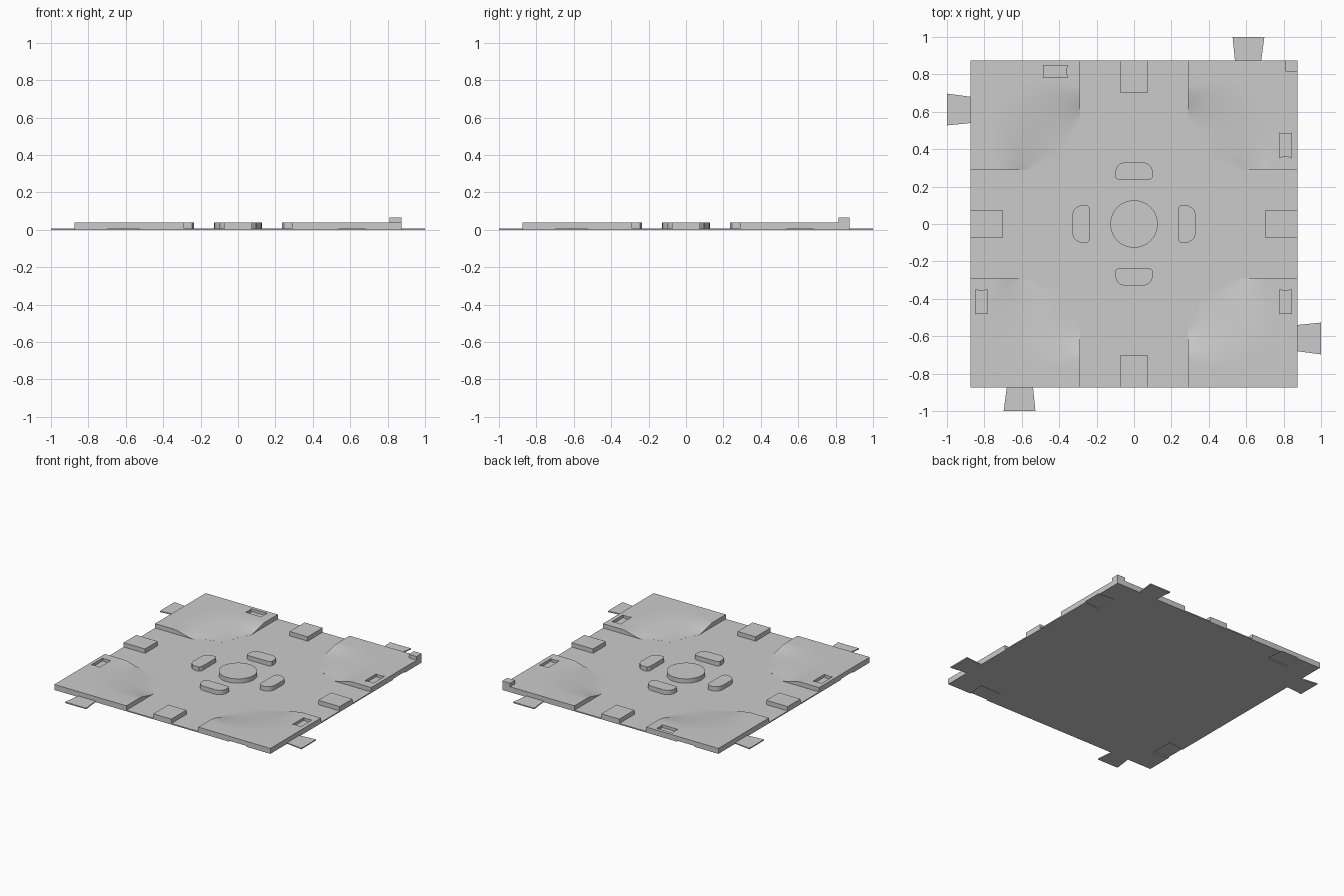
import bpy, bmesh
from math import sin, cos, pi, radians
from mathutils import Matrix

cube = bpy.data.objects.get("Cube")
if cube:
    bpy.data.objects.remove(cube, do_unlink=True)

HALF, INNER = 0.873, 0.29        # tile half width, inner edge of corners
BASE, TOP = 0.008, 0.04          # base plate and raised heights

grey = bpy.data.materials.new("light_grey")
grey.use_nodes = True
grey.diffuse_color = (0.6, 0.6, 0.6, 1)
grey.node_tree.nodes["Principled BSDF"].inputs["Base Color"].default_value = (0.6, 0.6, 0.6, 1)


def finish(bm, name, turn=0):
    bmesh.ops.recalc_face_normals(bm, faces=bm.faces)
    bm.transform(Matrix.Rotation(turn * pi / 2, 4, 'Z'))
    mesh = bpy.data.meshes.new(name)
    bm.to_mesh(mesh)
    bm.free()
    mesh.materials.append(grey)
    obj = bpy.data.objects.new(name, mesh)
    bpy.context.collection.objects.link(obj)
    return obj


def prism(name, outline, z0, z1, turn=0):
    bm = bmesh.new()
    face = bm.faces.new([bm.verts.new((x, y, z0)) for x, y in outline])
    ext = bmesh.ops.extrude_face_region(bm, geom=[face])
    for v in ext["geom"]:
        if isinstance(v, bmesh.types.BMVert):
            v.co.z = z1
    return finish(bm, name, turn)


def box(name, x0, x1, y0, y1, z0, z1, turn=0):
    return prism(name, [(x0, y0), (x1, y0), (x1, y1), (x0, y1)], z0, z1, turn)


def select_only(obj):
    bpy.ops.object.select_all(action='DESELECT')
    obj.select_set(True)
    bpy.context.view_layer.objects.active = obj


def cut(obj, cutter):
    mod = obj.modifiers.new("cut", 'BOOLEAN')
    mod.operation, mod.solver, mod.object = 'DIFFERENCE', 'EXACT', cutter
    select_only(obj)
    bpy.ops.object.modifier_apply(modifier=mod.name)
    bpy.data.objects.remove(cutter, do_unlink=True)


def smooth(obj):
    select_only(obj)
    bpy.ops.object.shade_smooth_by_angle(angle=radians(30))


def raised_corner(name, turn):
    """Scooped corner: polar grid around its inner point, with walls below."""
    bm = bmesh.new()
    size, rings, steps = HALF - INNER, 12, 32
    rows = []
    for i in range(steps + 1):
        a = pi / 2 * i / steps
        c, s, bulge = cos(a), sin(a), sin(2 * a)
        low, high = 0.27 - 0.16 * bulge, 0.44 + 0.1 * bulge
        row = []
        for j in range(rings + 1):
            t = j / rings
            r = low + (high - low) * t
            z = BASE + 0.0004 + (TOP - BASE - 0.0004) * t * t * (3 - 2 * t)
            row.append(bm.verts.new((INNER + r * c, INNER + r * s, z)))
        r = size / max(c, s)
        row.append(bm.verts.new((INNER + r * c, INNER + r * s, TOP)))
        rows.append(row)
    for a, b in zip(rows, rows[1:]):
        for j in range(rings + 1):
            bm.faces.new((a[j], a[j + 1], b[j + 1], b[j]))
    rim = [e for e in bm.edges if e.is_boundary]
    ext = bmesh.ops.extrude_edge_only(bm, edges=rim)
    for v in ext["geom"]:
        if isinstance(v, bmesh.types.BMVert):
            v.co.z = BASE - 0.001
    bmesh.ops.holes_fill(bm, edges=[e for e in bm.edges if e.is_boundary], sides=0)
    return finish(bm, name, turn)


# Base plate with flared sockets underneath
base = box("base_plate", -HALF, HALF, -HALF, HALF, 0, BASE)
for k in range(4):
    cut(base, prism("socket_cutter", [(0.54, -0.9), (0.68, -0.9), (0.68, -HALF),
                    (0.695, -0.75), (0.525, -0.75), (0.54, -HALF)], -0.02, 0.02, k))

# Raised corners, each with one pinched pocket
pockets = [(0.81, 0.42, True), (-0.42, 0.815, False),
           (-0.815, -0.415, True), (0.81, -0.415, True)]
corner_names = ["back_left", "back_right", "front_right", "front_left"]
for k, (px, py, upright) in enumerate(pockets):
    corner = raised_corner(corner_names[k] + "_corner", k)
    shape = [(-0.067, -0.033), (0.067, -0.033), (0.06, -0.018), (0.06, 0.018),
             (0.067, 0.033), (-0.067, 0.033), (-0.06, 0.018), (-0.06, -0.018)]
    shape = [(px - y, py + x) if upright else (px + x, py + y) for x, y in shape]
    cut(corner, prism("pocket_cutter", shape, 0.02, 0.1))
    smooth(corner)

# Parts repeated on all four sides
island = [(-0.08, 0.235), (0.08, 0.235), (0.1, 0.247), (0.1, 0.285), (0.09, 0.308),
          (0.075, 0.322), (0.05, 0.33), (-0.05, 0.33), (-0.075, 0.322),
          (-0.09, 0.308), (-0.1, 0.285), (-0.1, 0.247)]
for k, side in enumerate(["back", "right", "front", "left"]):
    box(side + "_edge_block", -0.073, 0.073, 0.7, HALF, BASE, TOP, k)
    prism(side + "_island", island, BASE, TOP, k)
    prism(side + "_connector_tab", [(0.54, HALF), (0.68, HALF), (0.697, 1), (0.527, 1)],
          0, BASE, k)

# Central disc and the small corner post
disc = prism("central_disc", [(0.127 * cos(2 * pi * i / 48), 0.127 * sin(2 * pi * i / 48))
                              for i in range(48)], BASE, TOP)
smooth(disc)
box("corner_post", 0.81, HALF, 0.815, HALF, TOP, 0.066)
